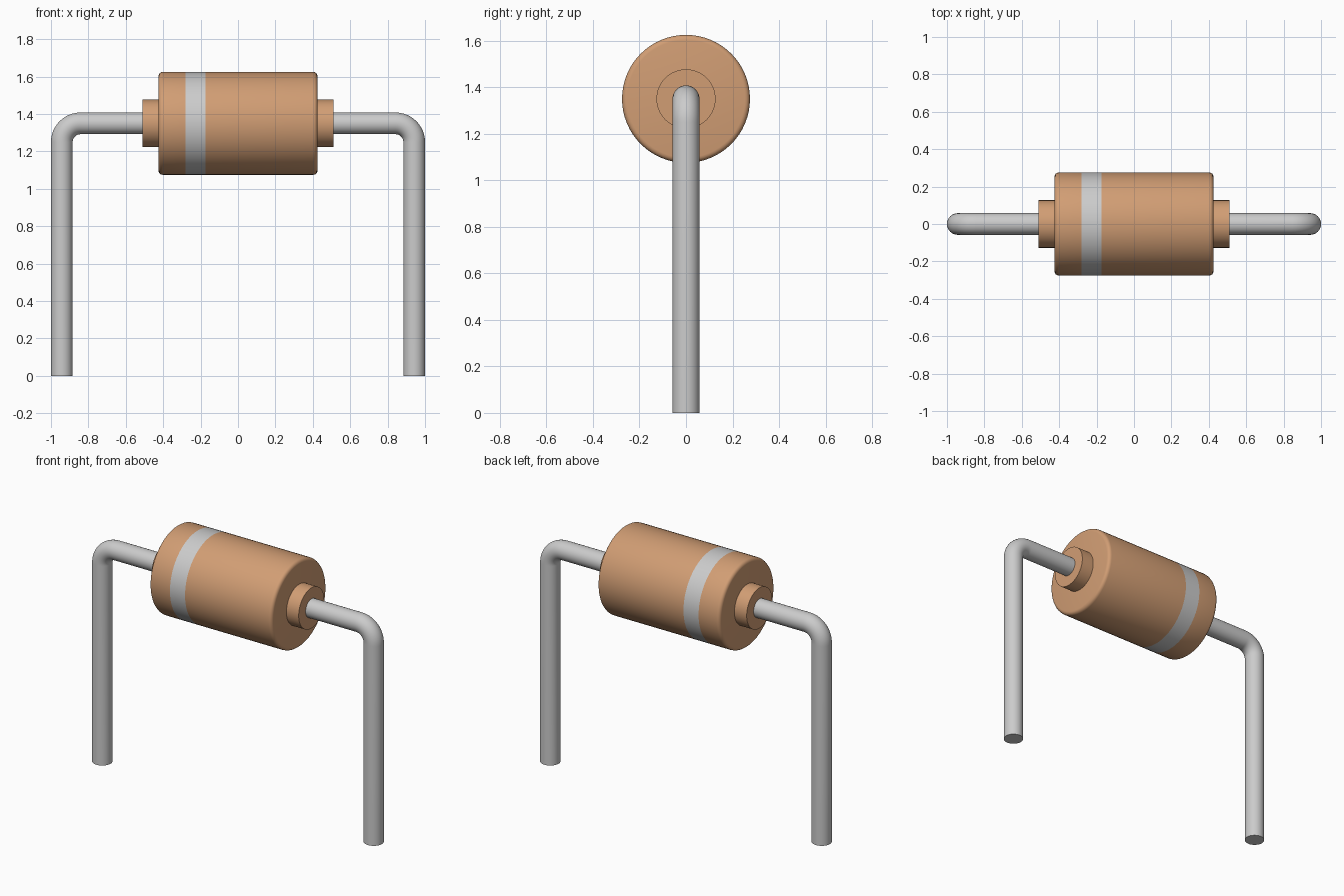
import bpy
import bmesh
import math
from mathutils import Vector

cube = bpy.data.objects.get("Cube")
if cube:
    bpy.data.objects.remove(cube, do_unlink=True)

AXIS_Z = 1.35
BODY_R, BODY_HALF, ROUND = 0.275, 0.425, 0.022
COLLAR_R, COLLAR_HALF = 0.127, 0.51
BAND = (-0.28, -0.175)
WIRE_R, LEG_X, BEND_R = 0.058, 0.942, 0.1


def make_material(name, color, roughness):
    mat = bpy.data.materials.new(name)
    mat.use_nodes = True
    mat.diffuse_color = color
    bsdf = mat.node_tree.nodes["Principled BSDF"]
    bsdf.inputs["Base Color"].default_value = color
    bsdf.inputs["Roughness"].default_value = roughness
    return mat


tan = make_material("tan_body", (0.64, 0.34, 0.175, 1), 0.5)
grey = make_material("light_grey", (0.6, 0.6, 0.6, 1), 0.5)


def loft(name, rings, segments, materials, pick=None):
    """Skin circles given as (x, z, heading in the xz plane, radius)."""
    bm = bmesh.new()
    loops = []
    for x, z, heading, radius in rings:
        across = Vector((-math.sin(heading), 0, math.cos(heading)))
        side = Vector((0, 1, 0))
        turns = [2 * math.pi * i / segments for i in range(segments)]
        loops.append([bm.verts.new(Vector((x, 0, z)) + radius *
                      (across * math.cos(a) + side * math.sin(a))) for a in turns])
    for a, b in zip(loops, loops[1:]):
        for i in range(segments):
            j = (i + 1) % segments
            bm.faces.new((a[i], a[j], b[j], b[i]))
    bm.faces.new(loops[0])
    bm.faces.new(loops[-1])
    bmesh.ops.recalc_face_normals(bm, faces=bm.faces)
    if pick:
        for face in bm.faces:
            face.material_index = pick(face.calc_center_median())
    mesh = bpy.data.meshes.new(name)
    bm.to_mesh(mesh)
    bm.free()
    for mat in materials:
        mesh.materials.append(mat)
    obj = bpy.data.objects.new(name, mesh)
    bpy.context.collection.objects.link(obj)
    bpy.ops.object.select_all(action="DESELECT")
    obj.select_set(True)
    bpy.context.view_layer.objects.active = obj
    bpy.ops.object.shade_smooth_by_angle(angle=math.radians(35))
    return obj


# Body: cylinder with rounded rims and a flush painted band
rim = [(BODY_HALF - ROUND * (1 - math.cos(t)), BODY_R - ROUND * (1 - math.sin(t)))
       for t in [k * math.pi / 8 for k in range(5)]]
profile = ([(-x, r) for x, r in rim] + [(x, BODY_R) for x in BAND] + rim[::-1])
loft("body", [(x, AXIS_Z, 0, r) for x, r in profile], 64, [tan, grey],
     lambda c: int(BAND[0] < c.x < BAND[1] and
                   math.hypot(c.y, c.z - AXIS_Z) > BODY_R * 0.9))

# End collars
for label, sign in (("left", 1), ("right", -1)):
    loft(label + "_collar", [(sign * x, AXIS_Z, 0, COLLAR_R)
         for x in (BODY_HALF - 0.02, COLLAR_HALF)], 64, [tan])

# Wire: one bent lead running from foot to foot through the body
steps = 12
bend = []
for k in range(steps + 1):
    t = math.pi / 2 * k / steps
    bend.append((-LEG_X + BEND_R * (1 - math.cos(t)),
                 AXIS_Z - BEND_R * (1 - math.sin(t)), math.pi / 2 - t, WIRE_R))
half = [(-LEG_X, 0, math.pi / 2, WIRE_R)] + bend
loft("wire_lead", half + [(-x, z, -h, r) for x, z, h, r in half[::-1]], 32, [grey])
